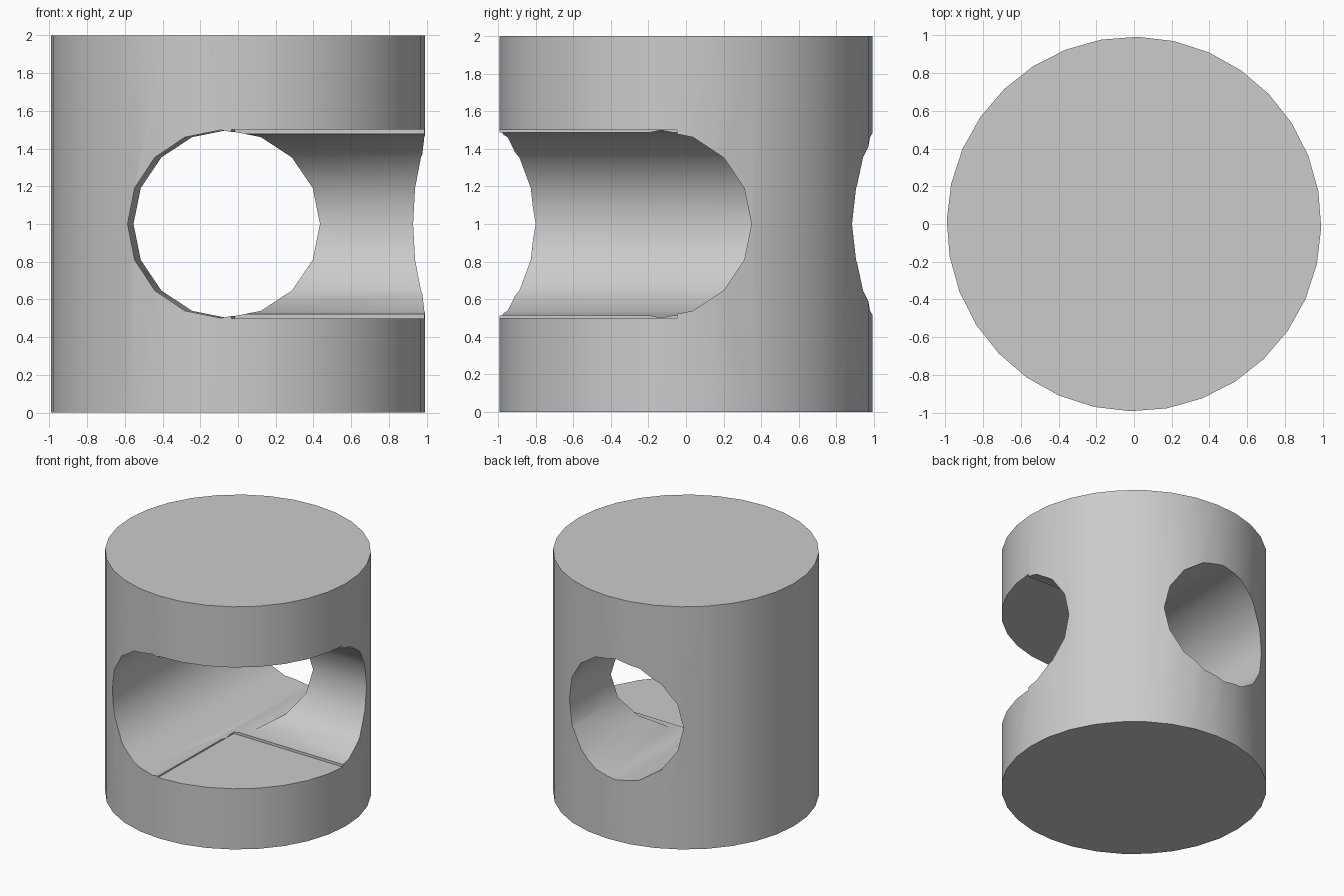
import bpy
import math
from mathutils import Matrix

if "Cube" in bpy.data.objects:
    bpy.data.objects.remove(bpy.data.objects["Cube"], do_unlink=True)

TURN = Matrix.Rotation(math.radians(-1.1), 4, "Z")   # slight twist of the whole part
HOLE_R = 0.499
MID = 1.0
CORE_X, CORE_Y = -0.071, -0.133                      # axes of the two bores


def finish(obj, name):
    obj.name = name
    obj.matrix_world = TURN @ obj.matrix_world
    return obj


def cylinder(name, radius, depth, sides, location, rotation=(0, 0, 0)):
    bpy.ops.mesh.primitive_cylinder_add(vertices=sides, radius=radius, depth=depth,
                                        location=location, rotation=rotation)
    bpy.context.view_layer.update()
    return finish(bpy.context.object, name)


def block(name, low, high):
    centre = [(a + b) / 2 for a, b in zip(low, high)]
    bpy.ops.mesh.primitive_cube_add(size=1, location=centre)
    obj = bpy.context.object
    obj.scale = [b - a for a, b in zip(low, high)]
    bpy.context.view_layer.update()
    return finish(obj, name)


# Solid drum
drum = cylinder("drum_body", 0.993, 2, 32, (0, 0, MID))

# Through bore, side bore from the middle, and the open front corner between them
quarter = math.pi / 2
reach = 1.3
cutters = [
    cylinder("through_bore", HOLE_R, 2 * reach, 16, (CORE_X, 0, MID), (quarter, 0, 0)),
    cylinder("side_bore", HOLE_R, reach - CORE_X, 16,
             ((reach + CORE_X) / 2, CORE_Y, MID), (0, quarter, 0)),
    block("corner_slot", (-0.015, -reach, 0.5), (reach, -0.03, 1.5)),
]
for cutter in cutters:
    cutter.hide_render = True
    cut = drum.modifiers.new(cutter.name, "BOOLEAN")
    cut.operation = "DIFFERENCE"
    cut.solver = "EXACT"
    cut.object = cutter

bpy.ops.object.select_all(action="DESELECT")
drum.select_set(True)
bpy.context.view_layer.objects.active = drum
for cutter in cutters:
    bpy.ops.object.modifier_apply(modifier=cutter.name)
for cutter in cutters:
    bpy.data.objects.remove(cutter, do_unlink=True)

# Plain grey finish
grey = bpy.data.materials.new("plain_grey")
grey.use_nodes = True
colour = (0.6, 0.6, 0.6, 1)
grey.diffuse_color = colour
grey.node_tree.nodes["Principled BSDF"].inputs["Base Color"].default_value = colour
drum.data.materials.clear()
drum.data.materials.append(grey)

bpy.ops.object.shade_smooth_by_angle(angle=math.radians(30))
